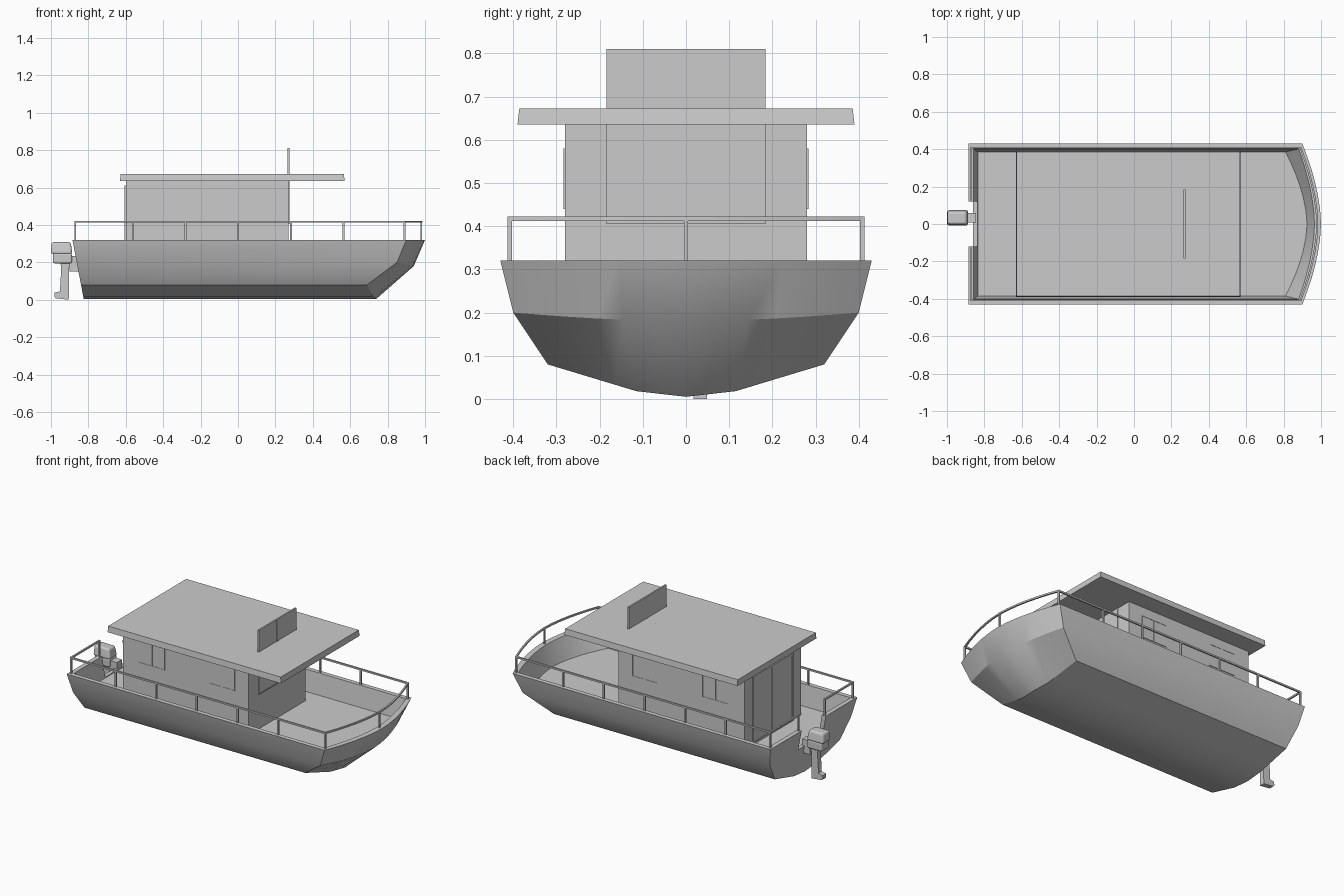
import bpy, bmesh, math
from mathutils import Vector

if "Cube" in bpy.data.objects:
    bpy.data.objects.remove(bpy.data.objects["Cube"])


def make(name, bm, smooth=None):
    bmesh.ops.recalc_face_normals(bm, faces=bm.faces)
    me = bpy.data.meshes.new(name)
    bm.to_mesh(me)
    bm.free()
    ob = bpy.data.objects.new(name, me)
    bpy.context.collection.objects.link(ob)
    if smooth:
        bpy.ops.object.select_all(action='DESELECT')
        bpy.context.view_layer.objects.active = ob
        ob.select_set(True)
        bpy.ops.object.shade_smooth_by_angle(angle=math.radians(smooth))
    return ob


def add_box(bm, x0, x1, y0, y1, z0, z1, taper=0.0):
    vs = bmesh.ops.create_cube(bm, size=1)['verts']
    for v in vs:
        top, t = v.co.z > 0, taper if v.co.z > 0 else 0
        v.co = (x1 - t if v.co.x > 0 else x0 + t * 0.3,
                y1 - t if v.co.y > 0 else y0 + t, z1 if top else z0)


def box(name, *dims, taper=0.0, bevel=0.0):
    bm = bmesh.new()
    add_box(bm, *dims, taper=taper)
    ob = make(name, bm)
    if bevel:
        m = ob.modifiers.new('bevel', 'BEVEL')
        m.width, m.segments = bevel, 3
    return ob


def add_bar(bm, p, q, w):
    p, q = Vector(p), Vector(q)
    vs = bmesh.ops.create_cube(bm, size=1)['verts']
    rot = (q - p).to_track_quat('Z', 'Y')
    for v in vs:
        c = Vector((v.co.x * w, v.co.y * w, v.co.z * ((q - p).length + w * 0.6)))
        v.co = rot @ c + (p + q) / 2


# Hull: closed rings, each with a curved bow edge and a straight stern edge
half = [0.18, 0.36, 0.52, 0.68, 0.84, 1.0]
ts = [-t for t in reversed(half)] + [0] + half


def keel_z(t):
    y = abs(t) * 0.32
    return 0.005 + y / 0.115 * 0.013 if y < 0.115 else 0.018 + (y - 0.115) / 0.205 * 0.062


def stern_x(z):
    return -0.885 + (0.32 - z) * 0.19


def ring(bm, b, z, zc, xs, xc, xst=None, keel=False):
    bow, stern = [], []
    for t in ts:
        k = abs(t) ** (1.0 if keel else 1.75)
        zb = keel_z(t) if keel else zc + (z - zc) * k
        zt = keel_z(t) if keel else z
        bow.append(bm.verts.new((xc + (xs - xc) * k, b * t, zb)))
        stern.append(bm.verts.new((stern_x(zt) if xst is None else xst, b * t, zt)))
    return bow, stern


bm = bmesh.new()
rings = [ring(bm, 0.32, 0.08, 0.005, 0.69, 0.74, keel=True),
         ring(bm, 0.40, 0.20, 0.18, 0.85, 0.94),
         ring(bm, 0.43, 0.32, 0.32, 0.90, 1.0),
         ring(bm, 0.402, 0.32, 0.32, 0.88, 0.965, -0.857),
         ring(bm, 0.385, 0.19, 0.19, 0.81, 0.925, -0.85 + 0.015)]
loops = [r[0] + r[1][::-1] for r in rings]
for a, b in zip(loops, loops[1:]):
    for i in range(len(a)):
        j = (i + 1) % len(a)
        bm.faces.new((a[i], a[j], b[j], b[i]))
for bow, stern in (rings[0], rings[-1]):
    for i in range(len(ts) - 1):
        bm.faces.new((bow[i], bow[i + 1], stern[i + 1], stern[i]))
hull = make('hull', bm, 28)

# Boarding gap in the stern wall
cutter = box('stern_gap_cutter', -0.95, -0.82, -0.12, 0.12, 0.195, 0.4)
cutter.hide_render = True
cutter.hide_set(True)
cut = hull.modifiers.new('gap', 'BOOLEAN')
cut.operation, cut.object, cut.solver = 'DIFFERENCE', cutter, 'EXACT'

# Railing: square bars and posts
bm = bmesh.new()
W, Z = 0.010, 0.417
bow_rail = [(0.98 - 0.09 * abs(t) ** 1.75, 0.408 * t, Z) for t in [i / 6 for i in range(-6, 7)]]
path = ([(-0.87, -0.13, Z), (-0.87, -0.408, Z)] + bow_rail
        + [(-0.87, 0.408, Z), (-0.87, 0.13, Z)])
for p, q in zip(path, path[1:]):
    add_bar(bm, p, q, W)
posts = [(0.98, 0)]
for s in (-1, 1):
    posts += [(x, 0.408 * s) for x in (-0.87, -0.56, -0.28, 0, 0.283, 0.565, 0.89)]
    posts.append((-0.87, 0.13 * s))
for x, y in posts:
    add_bar(bm, (x, y, 0.315), (x, y, Z), W)
make('railing', bm)

# Cabin and roof
box('cabin', -0.60, 0.27, -0.28, 0.28, 0.185, 0.637)
box('roof', -0.63, 0.57, -0.39, 0.39, 0.635, 0.672, taper=0.004)


# Framed panels: pane plus border and centre bar, across x or y
def framed(name, axis, pos, a0, a1, z0, z1, depth, w, mid):
    bm = bmesh.new()

    def part(u0, u1, v0, v1, d):
        if axis == 'x':
            add_box(bm, pos - d, pos + d, u0, u1, v0, v1)
        else:
            add_box(bm, u0, u1, pos - d, pos + d, v0, v1)
    part(a0 + w / 2, a1 - w / 2, z0 + w / 2, z1 - w / 2, depth * 0.5)
    part(a0, a0 + w, z0, z1, depth)
    part(a1 - w, a1, z0, z1, depth)
    part(mid - w, mid + w, z0, z1, depth)
    part(a0, a1, z0, z0 + w, depth)
    part(a0, a1, z1 - w, z1, depth)
    make(name, bm)


framed('front_windshield', 'x', 0.27, -0.184, 0.184, 0.405, 0.81, 0.005, 0.006, 0)
framed('rear_doors', 'x', -0.60, -0.20, 0.20, 0.19, 0.612, 0.007, 0.012, 0)
for s, side in ((-1, 'right'), (1, 'left')):
    framed(f'rear_window_{side}', 'y', 0.28 * s, -0.495, -0.31, 0.44, 0.58, 0.004, 0.004, -0.40)
    framed(f'front_window_{side}', 'y', 0.28 * s, 0.0, 0.175, 0.44, 0.58, 0.004, 0.004, 0.09)

# Outboard motor: cowl, band, clamp and leg with skeg
MY = 0.033
box('motor_cowl', -1.0, -0.885, MY - 0.043, MY + 0.043, 0.245, 0.308, taper=0.010, bevel=0.012)
box('motor_base', -0.99, -0.888, MY - 0.040, MY + 0.040, 0.195, 0.250, bevel=0.010)
box('motor_clamp', -0.90, -0.845, MY - 0.025, MY + 0.025, 0.15, 0.235)
profile = [(-0.95, 0.20), (-0.895, 0.20), (-0.903, 0.17), (-0.905, 0.0), (-0.975, 0.008),
           (-0.982, 0.018), (-0.98, 0.038), (-0.952, 0.045), (-0.945, 0.17)]
bm = bmesh.new()
f = bm.faces.new([bm.verts.new((x, MY - 0.016, z)) for x, z in profile])
ext = bmesh.ops.extrude_face_region(bm, geom=[f])['geom']
for v in ext:
    if isinstance(v, bmesh.types.BMVert):
        v.co.y += 0.032
make('motor_leg', bm)
